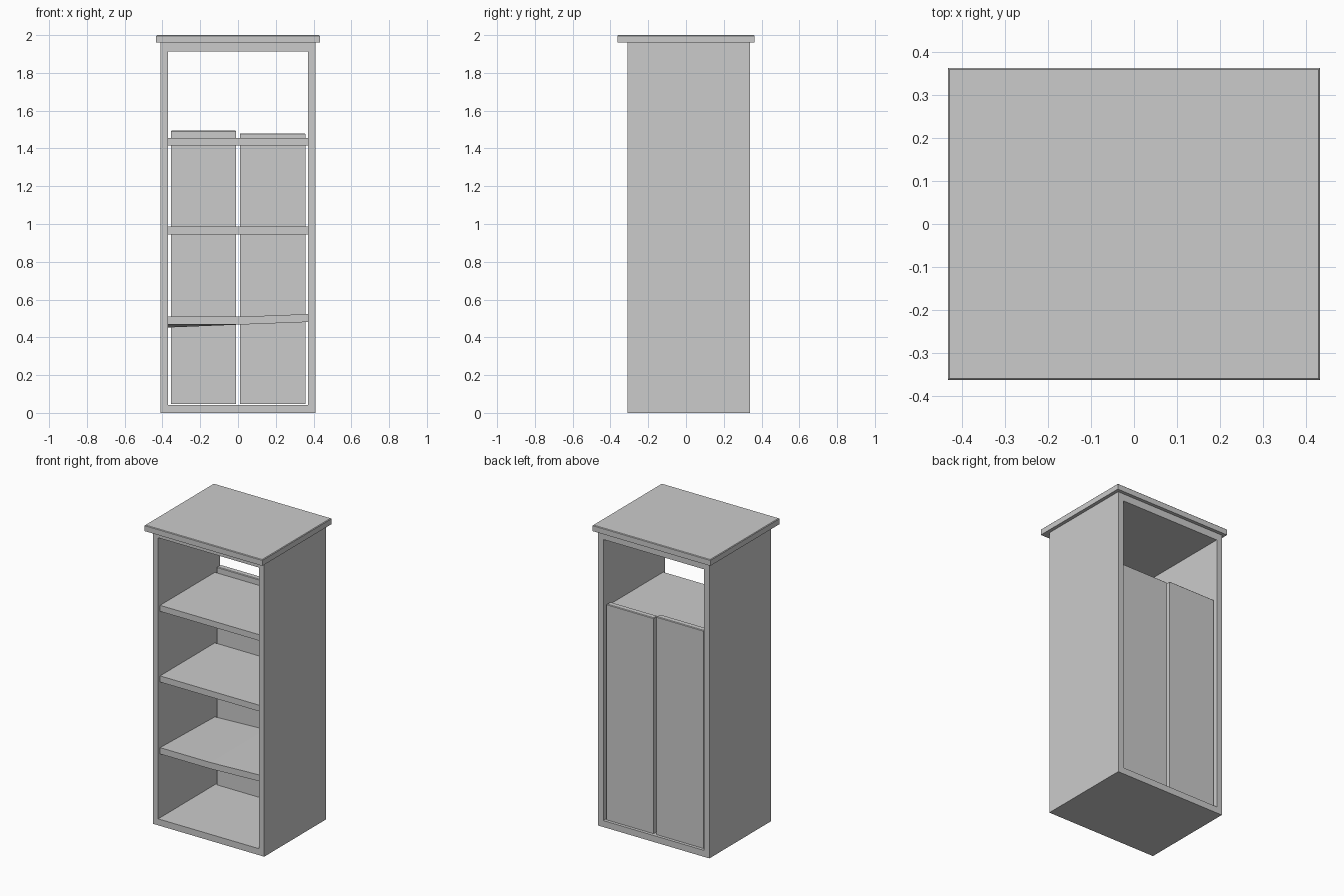
import bpy, bmesh

if "Cube" in bpy.data.objects:
    bpy.data.objects.remove(bpy.data.objects["Cube"])


def mesh_object(name, bm):
    bmesh.ops.recalc_face_normals(bm, faces=bm.faces)
    me = bpy.data.meshes.new(name)
    bm.to_mesh(me)
    bm.free()
    ob = bpy.data.objects.new(name, me)
    bpy.context.collection.objects.link(ob)
    return ob


def box(name, x, y, z, top_bevel=0.0):
    """Box from (min, max) ranges, optionally with chamfered upper edges."""
    bm = bmesh.new()
    bmesh.ops.create_cube(bm, size=1)
    for v in bm.verts:
        v.co = [r[0] if c < 0 else r[1] for c, r in zip(v.co, (x, y, z))]
    if top_bevel:
        edges = [e for e in bm.edges if all(v.co.z > z[1] - 1e-4 for v in e.verts)]
        bmesh.ops.bevel(bm, geom=edges, offset=top_bevel, segments=1, affect='EDGES')
    return mesh_object(name, bm)


FRONT, BACK = -0.31, 0.34
OUT, INN = 0.41, 0.37

# Carcass: one rectangular tube, open at front and back
bm = bmesh.new()
loops = []
for y in (FRONT, BACK):
    outer = [(-OUT, 0), (OUT, 0), (OUT, 1.96), (-OUT, 1.96)]
    inner = [(-INN, 0.043), (INN, 0.043), (INN, 1.912), (-INN, 1.912)]
    loops.append([[bm.verts.new((px, y, pz)) for px, pz in ring] for ring in (outer, inner)])
for i in range(4):
    j = (i + 1) % 4
    for outer, inner in loops:
        bm.faces.new((outer[i], outer[j], inner[j], inner[i]))
    for k in range(2):
        bm.faces.new((loops[0][k][i], loops[0][k][j], loops[1][k][j], loops[1][k][i]))
mesh_object("carcass", bm)

# Overhanging top board
box("top_board", (-0.433, 0.433), (-0.363, 0.363), (1.96, 2.0), 0.004)

# Straight shelves
SHELF_Y = (-0.29, 0.285)
box("upper_shelf", (-INN, INN), SHELF_Y, (1.415, 1.455))
box("middle_shelf", (-INN, INN), SHELF_Y, (0.945, 0.986))

# Warped lower shelf: right front end lifts, left back corner sags
shelf = box("lower_shelf", (-INN, INN), SHELF_Y, (0.467, 0.509))
bm = bmesh.new()
bm.from_mesh(shelf.data)
bmesh.ops.bisect_plane(bm, geom=bm.verts[:] + bm.edges[:] + bm.faces[:],
                       plane_co=(0, 0, 0), plane_no=(1, 0, 0))
for v in bm.verts:
    if v.co.x > 0.1:
        v.co.z += 0.014
    elif v.co.x < -0.1 and v.co.y > 0:
        v.co.z -= 0.015
bm.to_mesh(shelf.data)
bm.free()

# Pair of back doors of uneven height
box("left_door", (-0.355, -0.01), (0.285, 0.325), (0.046, 1.495), 0.004)
box("right_door", (0.01, 0.357), (0.285, 0.325), (0.046, 1.48), 0.004)
